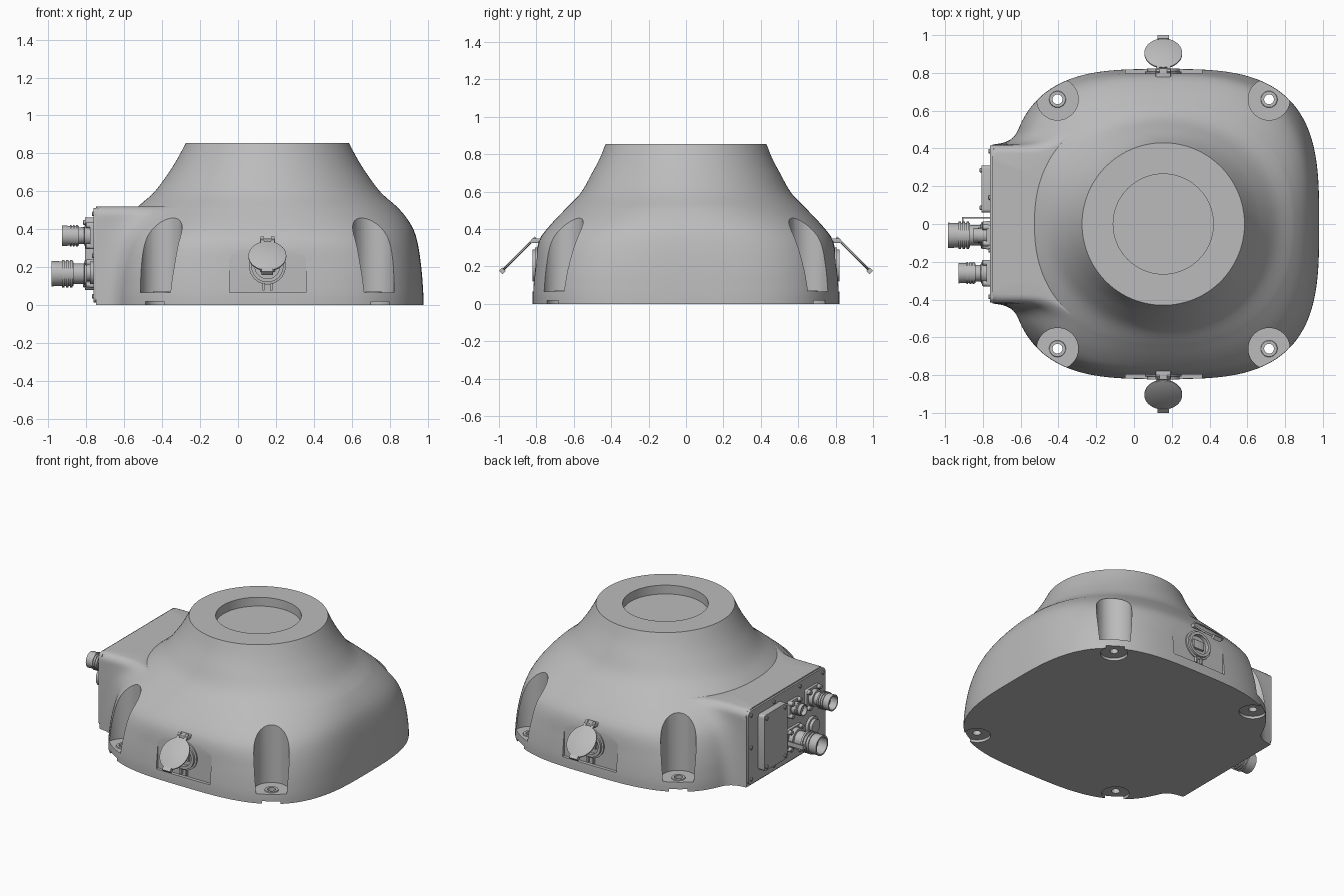
import bpy, bmesh, math
from math import sin, cos, pi, radians
from mathutils import Matrix, Vector

if "Cube" in bpy.data.objects:
    bpy.data.objects.remove(bpy.data.objects["Cube"], do_unlink=True)

grey = bpy.data.materials.new("light_grey")
grey.use_nodes = True
COLOUR = (0.5, 0.5, 0.5, 1)
grey.diffuse_color = COLOUR
grey.node_tree.nodes["Principled BSDF"].inputs["Base Color"].default_value = COLOUR

CX = 0.155            # axis of the dome
PANEL = 0.905         # distance from the axis to the connector panel
HOLES = [(CX + sx * 0.56, sy * 0.66) for sx in (-1, 1) for sy in (-1, 1)]
T = lambda x, y, z: Matrix.Translation((x, y, z))


def finish(bm, name, matrix=Matrix(), smooth=True):
    bmesh.ops.recalc_face_normals(bm, faces=bm.faces)
    mesh = bpy.data.meshes.new(name)
    bm.to_mesh(mesh)
    bm.free()
    mesh.transform(matrix)
    mesh.materials.append(grey)
    ob = bpy.data.objects.new(name, mesh)
    bpy.context.collection.objects.link(ob)
    if smooth:
        shade(ob)
    return ob


def shade(ob):
    bpy.ops.object.select_all(action='DESELECT')
    ob.select_set(True)
    bpy.context.view_layer.objects.active = ob
    bpy.ops.object.shade_smooth_by_angle(angle=radians(32))


def loft(bm, rings, closed=False):
    """Skin a list of point rings, capped or joined end to start."""
    vs = [[bm.verts.new(p) for p in ring] for ring in rings]
    n = len(vs[0])
    pairs = list(zip(vs, vs[1:])) + ([(vs[-1], vs[0])] if closed else [])
    for a, b in pairs:
        for i in range(n):
            j = (i + 1) % n
            bm.faces.new((a[i], a[j], b[j], b[i]))
    if not closed:
        bm.faces.new(vs[0])
        bm.faces.new(vs[-1])


def circle(r, z, n=32, x=0, y=0):
    return [(x + r * cos(2 * pi * i / n), y + r * sin(2 * pi * i / n), z) for i in range(n)]


def lathe(name, profile, matrix=Matrix(), n=32, closed=False):
    bm = bmesh.new()
    loft(bm, [circle(r, z, n) for r, z in profile], closed)
    return finish(bm, name, matrix)


def box(name, lo, hi, matrix=Matrix(), bevel=0, axis=None):
    """Box between two corners; bevel all edges or only those along one axis."""
    bm = bmesh.new()
    bmesh.ops.create_cube(bm, size=1)
    size = Vector(hi) - Vector(lo)
    for v in bm.verts:
        v.co = Vector(lo) + Vector((a + 0.5) * b for a, b in zip(v.co, size))
    if bevel:
        edges = [e for e in bm.edges if axis is None or
                 abs((e.verts[0].co - e.verts[1].co)[axis]) > 1e-4]
        bmesh.ops.bevel(bm, geom=edges, offset=bevel, segments=4, affect='EDGES', profile=0.5)
    return finish(bm, name, matrix)


def cut(body, cutter):
    cutter.hide_render = True
    mod = body.modifiers.new("cut", 'BOOLEAN')
    mod.operation, mod.solver, mod.object = 'DIFFERENCE', 'EXACT', cutter
    bpy.context.view_layer.objects.active = body
    bpy.ops.object.modifier_apply(modifier=mod.name)
    bpy.data.objects.remove(cutter, do_unlink=True)


# Dome sections: height, half width x, half width y, roundness exponent
SECTIONS = [(0, .825, .82, 3.2), (.06, .823, .82, 3.2), (.2, .812, .806, 3.1),
            (.34, .79, .785, 2.8), (.42, .76, .727, 2.6), (.51, .692, .642, 2.3),
            (.59, .602, .565, 2.1), (.7, .519, .502, 2), (.78, .47, .46, 2), (.855, .43, .43, 2)]


def section(z):
    i = max(k for k in range(len(SECTIONS) - 1) if SECTIONS[k][0] <= z + 1e-9)
    p = [Vector(SECTIONS[min(max(k, 0), len(SECTIONS) - 1)]) for k in range(i - 1, i + 3)]
    h = p[2][0] - p[1][0]
    t = (z - p[1][0]) / h
    m = [(b - a) * h / (b[0] - a[0]) for a, b in ((p[0], p[2]), (p[1], p[3]))]
    v = (p[1] * (2*t**3 - 3*t*t + 1) + m[0] * (t**3 - 2*t*t + t)
         + p[2] * (3*t*t - 2*t**3) + m[1] * (t**3 - t*t))
    return v[1:]


def radius(a, z, with_box):
    rx, ry, n = section(z)
    c, s = cos(a), sin(a)
    r = (abs(c / rx) ** n + abs(s / ry) ** n) ** (-1 / n)
    if with_box and c < 0:
        w = 0.42
        if z > 0.47:
            w -= 0.05 * (1 - math.sqrt(max(0, 1 - ((z - 0.47) / 0.05) ** 2)))
        face = PANEL / -c
        b = min(face, w / max(abs(s), 1e-6))
        k = 0.15
        blend = max(k - abs(r - b), 0) / k
        r = min(max(r, b) + k * blend * blend / 4, max(face, r))
    return r


# Dome body with the connector box blended into its right side
corner = math.atan2(0.42, PANEL)
angles = sorted([2 * pi * i / 300 for i in range(300)] + [pi - corner, pi + corner])
rows = [(z, True) for z in [0.03 * i for i in range(16)] + [.47, .485, .5, .511, .517, .52]]
rows += [(0.52 + 0.335 * i / 14, False) for i in range(15)]
bm = bmesh.new()
loft(bm, [[(CX + radius(a, z, b) * cos(a), radius(a, z, b) * sin(a), z) for a in angles]
          for z, b in rows])
bmesh.ops.remove_doubles(bm, verts=bm.verts, dist=1e-5)
body = finish(bm, "dome_body", smooth=False)

# Corner pockets, underside recesses, bolt holes
for r, z0, z1 in ((0.11, 0.065, 0.8), (0.085, -0.1, 0.018), (0.026, -0.2, 0.2)):
    bm = bmesh.new()
    for x, y in HOLES:
        loft(bm, [circle(r, z0, 40, x, y), circle(r, z1, 40, x, y)])
    cut(body, finish(bm, "corner_cutter", smooth=False))

# Recess in the top
bm = bmesh.new()
loft(bm, [circle(0.265, 0.795, 96, CX), circle(0.265, 1, 96, CX)])
cut(body, finish(bm, "top_cutter", smooth=False))

# Flat side recesses with clipped upper corners
outline = [(-.2, .065), (.205, .065), (.205, .245), (.1, .35), (-.1, .35), (-.2, .245)]
for s in (-1, 1):
    bm = bmesh.new()
    loft(bm, [[(CX + x, s * y, z) for x, z in outline] for y in (0.797, 0.95)])
    cut(body, finish(bm, "side_cutter", smooth=False))
shade(body)

for x, y in HOLES:
    lathe("bolt_ring", [(.026, .06), (.026, .071), (.042, .071), (.046, .06)],
          T(x, y, 0), closed=True)

# Side sockets with open hinged caps
for side, turn in (("front", 0), ("back", pi)):
    M = T(CX, 0, 0) @ Matrix.Rotation(turn, 4, 'Z')
    out = M @ T(0, -0.79, 0.205) @ Matrix.Rotation(pi / 2, 4, 'X')
    lathe(side + "_socket", [(.097, 0), (.097, .016), (.085, .018), (.085, .032),
                             (.066, .032), (.066, .012), (.066, 0)], out, 40)
    box(side + "_socket_insert", (-.04, -.03, 0), (.04, .03, .022), out, .004)
    for x in (-.02, .02):
        box(side + "_latch_pin", (x - .006, -.815, .075), (x + .006, -.79, .115), M)
    box(side + "_hinge", (-.04, -.825, .325), (.04, -.77, .35), M, .005)
    tilt = M @ T(0, -.903, .257) @ Matrix.Rotation(pi / 4, 4, 'X')
    lathe(side + "_cap", [(.094, -.007), (.1, -.004), (.1, .004), (.094, .007)],
          tilt @ Matrix.Diagonal((1, 1.08, 1, 1)), 40)
    for x in (-.028, .028):
        box(side + "_cap_arm", (x - .009, .07, -.006), (x + .009, .14, .006), tilt)
    box(side + "_cap_tab", (-.03, -.125, -.014), (.03, -.1, .012), tilt)

# Connector panel
X = CX - PANEL
box("connector_panel", (X - .012, -.415, .012), (X + .01, .415, .512), bevel=.03, axis=0)
box("cover_block", (X - .058, .06, .08), (X - .005, .31, .46), bevel=.018, axis=0)
outward = Matrix.Rotation(-pi / 2, 4, 'Y')
screw = [(.012, 0), (.012, .018), (.009, .021)]
spots = [(y, z) for y in (-.385, -.14, .14, .385) for z in (.045, .48)] + [(-.385, .26), (.385, .26)]
for y, z in spots:
    lathe("panel_screw", screw, T(X, y, z) @ outward, 12)
for y in (.085, .285):
    for z in (.105, .435):
        lathe("cover_screw", screw, T(X - .046, y, z) @ outward, 12)


def connector(name, y, z, r, length, flange):
    """Round plug: square flange, stem, ribbed hollow barrel."""
    M = T(X, y, z) @ outward
    box(name + "_flange", (-flange, -flange, 0), (flange, flange, .03), M, .012, 2)
    for sx in (-1, 1):
        for sy in (-1, 1):
            lathe(name + "_bolt", [(.015, .02), (.015, .05), (.011, .054)],
                  M @ T(sx * flange * .78, sy * flange * .78, 0), 12)
    lathe(name + "_stem", [(r * .95, .02), (r * .95, .06), (r * .75, .062), (r * .75, length * .55)], M)
    a = length * .5
    rib = (length - a) * .12
    prof = [(r * .6, a), (r * .9, a)]
    for i in range(3):
        d = a + rib * (.5 + i * 1.5)
        prof += [(r * .9, d), (r, d), (r, d + rib * .8), (r * .9, d + rib * .8)]
    prof += [(r * .93, length), (r * .78, length), (r * .78, length * .72)]
    lathe(name + "_barrel", prof, M)


connector("large_connector", -.06, .165, .072, .235, .075)
connector("small_connector", -.26, .365, .058, .18, .07)
connector("middle_connector", -.06, .37, .042, .1, .055)
lathe("port_plug", [(.06, 0), (.06, .03), (.045, .03), (.045, .05), (.035, .05)],
      T(X, -.26, .17) @ outward, 24)

# Retaining strap beside the large connector
box("strap_side", (X - .16, .028, .15), (X, .036, .18))
box("strap_end", (X - .16, .0, .15), (X - .152, .036, .18))
